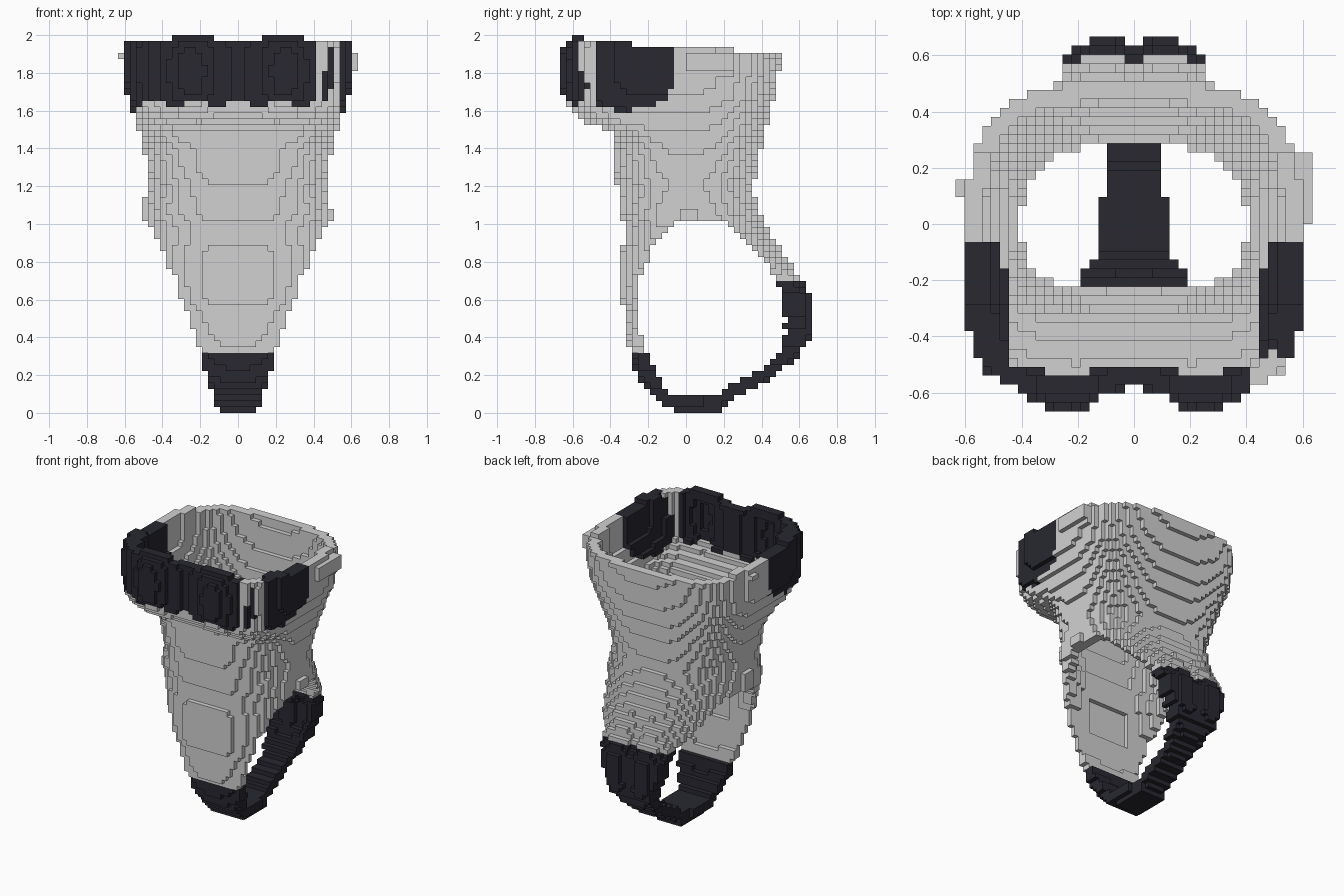
import bpy, bmesh, math

cube = bpy.data.objects.get("Cube")
if cube:
    bpy.data.objects.remove(cube)

V = 2 / 63          # block size
NX, NY, NZ = 20, 22, 63


def make_material(name, rgb):
    m = bpy.data.materials.new(name)
    m.use_nodes = True
    col = (*rgb, 1)
    m.diffuse_color = col
    m.node_tree.nodes["Principled BSDF"].inputs["Base Color"].default_value = col
    return m


grey = make_material("light grey", (0.64, 0.64, 0.64))
dark = make_material("dark slate", (0.021, 0.021, 0.030))


def prof(points, z):
    """Linear interpolation through (z, value) points."""
    if z <= points[0][0]:
        return points[0][1]
    for (z0, a), (z1, b) in zip(points, points[1:]):
        if z <= z1:
            return a + (b - a) * (z - z0) / (z1 - z0)
    return points[-1][1]


# Body profiles by height: half width, front depth, back depth
WIDTH = [(0, .22), (.1, .28), (.3, .34), (.5, .40), (.7, .44), (.9, .475), (1.03, .49),
         (1.1, .48), (1.2, .465), (1.3, .48), (1.4, .50), (1.5, .53), (1.6, .56),
         (1.66, .585), (1.75, .595), (2.0, .595)]
FRONT = [(0, .05), (.05, .13), (.1, .19), (.2, .26), (.3, .29), (.38, .31), (.55, .33),
         (.6, .35), (.85, .35), (.9, .33), (1.0, .33), (1.05, .355), (1.2, .365),
         (1.25, .385), (1.48, .395), (1.5, .43), (1.53, .51), (1.58, .555), (1.63, .58),
         (2.0, .58)]
BACK = [(0, .17), (.05, .21), (.1, .29), (.2, .48), (.3, .595), (.38, .66), (.42, .68),
        (.63, .68), (.67, .645), (.7, .63), (.8, .555), (.9, .475), (1.0, .42), (1.1, .37),
        (1.2, .36), (1.4, .40), (1.6, .45), (1.8, .49), (1.9, .505)]
# Swell of the front band and crease of the seat
SWELL = [(1.52, 0), (1.6, .03), (1.7, .08), (1.8, .10), (1.9, .085), (2.0, .03)]
CREASE = [(.3, 0), (.45, .06), (.7, .06), (.9, 0)]
# Panel half widths left between the leg openings
FRONT_CUT = [(0, .10), (.1, .13), (.2, .165), (.3, .195), (.4, .22), (.5, .25), (.6, .30),
             (.7, .34), (.8, .38), (.9, .42), (.97, .46), (1.01, .60)]
BACK_CUT = [(0, .10), (.2, .10), (.3, .125), (.4, .16), (.5, .20), (.6, .23), (.7, .25),
            (.8, .33), (.9, .40), (.97, .46), (1.01, .60)]
# Leg opening seen from the side: front and back edge by height
HOLE_FRONT = [(.1, -.08), (.16, -.13), (.22, -.165), (.3, -.2), (.35, -.21), (.42, -.24),
              (.72, -.24), (.8, -.205), (.9, -.165), (.95, -.11), (1.0, -.07)]
HOLE_BACK = [(.1, .17), (.16, .26), (.2, .33), (.25, .43), (.3, .48), (.4, .52), (.6, .52),
             (.7, .48), (.8, .43), (.87, .36), (.93, .285), (1.0, .22)]


def centre(i, j, k):
    return (i + .5) * V, (j + .5) * V, (k + .5) * V


def in_body(x, y, z):
    w, ax = prof(WIDTH, z), abs(x)
    if ax >= w:
        return False
    if y < 0:
        n = 2.5 if z < 1.4 else min(6, 2.5 + (z - 1.4) * 14)
        depth = prof(FRONT, z) * (1 - (ax / w) ** n) ** (1 / n)
        depth += prof(SWELL, z) * math.exp(-((ax - .25) / .14) ** 2)
        return -y < depth
    n = 2.5 if z < 1.2 else min(3, 2.5 + (z - 1.2))
    depth = prof(BACK, z) * (1 - (ax / w) ** n) ** (1 / n)
    depth -= prof(CREASE, z) * math.exp(-(x / .06) ** 2)
    return y < depth


def in_leg_opening(x, y, z):
    if .095 < z < 1.01 and prof(HOLE_FRONT, z) < y < prof(HOLE_BACK, z):
        return True
    return abs(x) > prof(FRONT_CUT if y < .1 else BACK_CUT, z)


def part_of(x, y, z):
    """Name of the part that a block belongs to."""
    # Band hem: curved at the sides, scalloped across the front
    if y > -.47:
        hem = 1.6 + 1.5 * (y + .32) ** 2
    else:
        hem = 1.645 + .02 * math.cos(x * 28)
    if z > hem and y < (-.07 if z > 1.7 else -.1):
        gap = .41 < x < .54 and y < (-.42 if x < .5 else -.47)
        streak = (.47 < x < .51 and 1.7 < z < 1.94) or (.43 < x < .47 and z < 1.82)
        return "shell" if gap and not streak else "top_band"
    if z < (.31 if y < .1 else .69):
        return "lower_strap"
    return "shell"


def rim(x, y):
    """Top edge height."""
    if y < -.53 and .14 < abs(x) < .36:
        return 2.0
    if y < -.3:
        return 1.975
    return 1.94 if y < .24 else 1.91


def ball(r):
    n = int(r)
    s = range(-n, n + 1)
    return [(a, b, c) for a in s for b in s for c in s if 0 < a * a + b * b + c * c <= r * r]


# Solid body, continued above the rim so the top stays open
solid = {(i, j, k) for i in range(-NX, NX) for j in range(-NY, NY) for k in range(NZ + 5)
         if in_body(*centre(i, j, k))}

# Hollow it, then cut the rim and leg openings
THIN, MEDIUM, THICK = ball(2.24), ball(3), ball(3.8)
blocks = {}
for c in solid:
    x, y, z = centre(*c)
    if z > rim(x, y) or in_leg_opening(x, y, z):
        continue
    part = part_of(x, y, z)
    wall = THIN
    if part == "lower_strap":
        wall = MEDIUM
    elif part == "top_band" and abs(x) > .44:
        wall = THICK
    if any((c[0] + a, c[1] + b, c[2] + d) not in solid for a, b, d in wall):
        blocks[c] = part

# Small raised side patches
for i, j0, j1, k0, k1 in ((18, 0, 8, 56, 60), (19, 0, 8, 57, 60),
                          (-19, 2, 5, 59, 60), (-20, 3, 5, 59, 60),
                          (15, -1, 2, 32, 34), (-16, -1, 2, 32, 36)):
    for j in range(j0, j1):
        for k in range(k0, k1):
            blocks.setdefault((i, j, k), "shell")

# Corner order for the outward quad of each of the six directions
SIDES = {(1, 0, 0): ((1, 0, 0), (1, 1, 0), (1, 1, 1), (1, 0, 1)),
         (-1, 0, 0): ((0, 0, 0), (0, 0, 1), (0, 1, 1), (0, 1, 0)),
         (0, 1, 0): ((0, 1, 0), (0, 1, 1), (1, 1, 1), (1, 1, 0)),
         (0, -1, 0): ((0, 0, 0), (1, 0, 0), (1, 0, 1), (0, 0, 1)),
         (0, 0, 1): ((0, 0, 1), (1, 0, 1), (1, 1, 1), (0, 1, 1)),
         (0, 0, -1): ((0, 0, 0), (0, 1, 0), (1, 1, 0), (1, 0, 0))}


def build_part(name, material):
    """Mesh the exposed sides of one part's blocks."""
    bm = bmesh.new()
    verts = {}
    for (i, j, k), part in blocks.items():
        if part != name:
            continue
        for (a, b, c), corners in SIDES.items():
            if (i + a, j + b, k + c) in blocks:
                continue
            quad = []
            for p, q, r in corners:
                key = (i + p, j + q, k + r)
                if key not in verts:
                    verts[key] = bm.verts.new([n * V for n in key])
                quad.append(verts[key])
            bm.faces.new(quad)
    mesh = bpy.data.meshes.new(name)
    bm.to_mesh(mesh)
    bm.free()
    mesh.materials.append(material)
    bpy.context.collection.objects.link(bpy.data.objects.new(name, mesh))


build_part("shell", grey)
build_part("top_band", dark)
build_part("lower_strap", dark)
